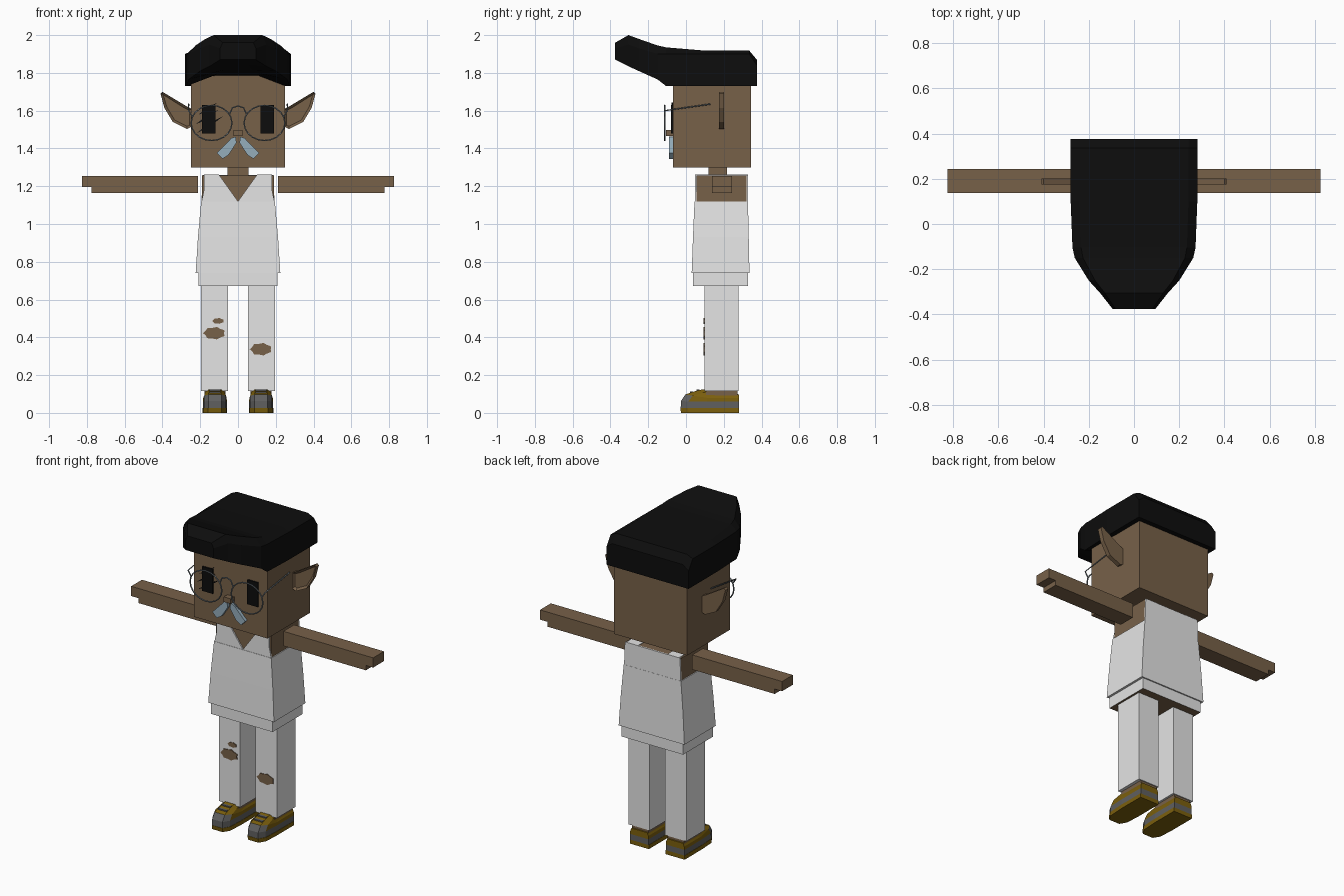
import bpy, bmesh, math
from mathutils import Vector

if "Cube" in bpy.data.objects:
    bpy.data.objects.remove(bpy.data.objects["Cube"])


def material(name, rgb):
    m = bpy.data.materials.new(name)
    m.use_nodes = True
    m.diffuse_color = (*rgb, 1)
    m.node_tree.nodes["Principled BSDF"].inputs["Base Color"].default_value = (*rgb, 1)
    return m


skin = material("brown skin", (0.185, 0.119, 0.066))
black = material("black", (0.004, 0.004, 0.004))
white = material("white cloth", (0.78, 0.78, 0.78))
gold = material("dark gold", (0.2, 0.115, 0.004))
grey = material("shoe grey", (0.115, 0.115, 0.115))
wire_grey = material("wire grey", (0.16, 0.19, 0.21))
pale_blue = material("pale blue", (0.3, 0.42, 0.5))


def loft(name, rings, mats):
    """Skin a closed solid through rings with equal point counts."""
    bm = bmesh.new()
    loops = [[bm.verts.new(p) for p in ring] for ring in rings]
    n = len(loops[0])
    for a, b in zip(loops, loops[1:]):
        for i in range(n):
            j = (i + 1) % n
            bm.faces.new((a[i], a[j], b[j], b[i]))
    bm.faces.new(loops[0])
    bm.faces.new(loops[-1])
    bmesh.ops.recalc_face_normals(bm, faces=bm.faces)
    me = bpy.data.meshes.new(name)
    bm.to_mesh(me)
    bm.free()
    ob = bpy.data.objects.new(name, me)
    bpy.context.collection.objects.link(ob)
    for m in mats:
        me.materials.append(m)
    return ob


def rect(x0, x1, y0, y1, z):
    return [(x0, y0, z), (x1, y0, z), (x1, y1, z), (x0, y1, z)]


def box(name, x, y, z, mat):
    return loft(name, [rect(*x, *y, z[0]), rect(*x, *y, z[1])], [mat])


def plate(name, pts, y0, y1, mat):
    """Extrude an x-z outline from y0 to y1."""
    return loft(name, [[(x, y, z) for x, z in pts] for y in (y0, y1)], [mat])


def flip(pts, s):
    return [(s * x, z) for x, z in pts]


def wire(name, pts, closed=False):
    cu = bpy.data.curves.new(name, "CURVE")
    cu.dimensions = "3D"
    cu.bevel_depth = 0.004
    cu.bevel_resolution = 1
    cu.use_fill_caps = True
    sp = cu.splines.new("POLY")
    sp.points.add(len(pts) - 1)
    for p, co in zip(sp.points, pts):
        p.co = (*co, 1)
    sp.use_cyclic_u = closed
    cu.materials.append(wire_grey)
    ob = bpy.data.objects.new(name, cu)
    bpy.context.collection.objects.link(ob)
    bpy.ops.object.select_all(action="DESELECT")
    ob.select_set(True)
    bpy.context.view_layer.objects.active = ob
    bpy.ops.object.convert(target="MESH")


# Head, neck and torso
box("head", (-0.25, 0.25), (-0.07, 0.345), (1.3, 1.82), skin)
box("neck", (-0.055, 0.055), (0.12, 0.217), (1.24, 1.31), skin)
box("torso", (-0.19, 0.19), (0.055, 0.32), (0.68, 1.257), skin)

# Hair: sections of y, half width, side bottom, middle bottom, side top, top
def hair_section(y, w, zb, zm, zs, zt):
    half = [(0.38 * w, zm), (w, zb), (w, zs), (0.86 * w, zt)]
    return [(x, y, z) for x, z in half + flip(half[::-1], -1)]

loft("hair", [hair_section(*s) for s in (
    (0.375, 0.28, 1.73, 1.73, 1.84, 1.87),
    (0.335, 0.28, 1.73, 1.73, 1.9, 1.918),
    (0.10, 0.28, 1.73, 1.75, 1.9, 1.918),
    (-0.105, 0.272, 1.73, 1.795, 1.9, 1.935),
    (-0.15, 0.262, 1.765, 1.8, 1.9, 1.945),
    (-0.25, 0.2, 1.81, 1.815, 1.93, 1.98),
    (-0.305, 0.15, 1.835, 1.84, 1.95, 2.0),
    (-0.375, 0.095, 1.87, 1.87, 1.93, 1.96))], [black])

# Tank top: lower body, front panels around a V neck, back panel, straps
loft("tank_top", [rect(-0.224, 0.224, 0.03, 0.336, 0.74),
                  rect(-0.212, 0.212, 0.037, 0.332, 0.93),
                  rect(-0.195, 0.195, 0.045, 0.328, 1.12)], [white])
panel = [(0, 1.12), (0.193, 1.12), (0.18, 1.18), (0.18, 1.26), (0.1, 1.26)]
for s, side in ((1, "left"), (-1, "right")):
    plate(side + "_front_panel", flip(panel, s), 0.047, 0.056, white)
    box(side + "_strap", (s * 0.1, s * 0.18), (0.047, 0.327), (1.254, 1.261), white)
plate("back_panel", [(-0.193, 1.12), (0.193, 1.12), (0.188, 1.26), (-0.188, 1.26)],
      0.319, 0.327, white)

# Trouser hips with a bare underside
hips = loft("trouser_hips", [rect(-0.21, 0.21, 0.037, 0.328, z) for z in (0.672, 0.75)],
            [white, skin])
for f in hips.data.polygons:
    f.material_index = int(f.normal.z < -0.5)

# Pointed ear with a recessed inner face
ear = [(0.245, 1.61), (0.275, 1.625), (0.40, 1.70), (0.41, 1.69), (0.39, 1.615),
       (0.345, 1.54), (0.27, 1.503), (0.245, 1.515)]
moustache = [(0.012, 1.462), (0.035, 1.455), (0.112, 1.375), (0.082, 1.345), (0.05, 1.365),
             (0.008, 1.43)]


def shoe_ring(c, front, hw, z_front, z_back, back=0.28):
    half = [(hw, back, z_back), (hw, max(front + 0.1, 0.11), z_back),
            (0.92 * hw, front + 0.04, (z_front * 2 + z_back) / 3), (0.55 * hw, front, z_front)]
    other = [(-x, y, z) for x, y, z in reversed(half)]
    return [(c + x, y, z) for x, y, z in half + other]


for s, side in ((1, "left"), (-1, "right")):
    # Arm with a stepped hand end
    box(side + "_arm", (s * 0.212, s * 0.775), (0.138, 0.243), (1.165, 1.255), skin)
    box(side + "_fingers", (s * 0.77, s * 0.825), (0.138, 0.243), (1.195, 1.255), skin)

    # Ear
    ob = plate(side + "_ear", flip(ear, s), 0.175, 0.202, skin)
    bm = bmesh.new()
    bm.from_mesh(ob.data)
    front = [f for f in bm.faces if f.normal.y < -0.9]
    bmesh.ops.inset_region(bm, faces=front, thickness=0.014)
    bmesh.ops.translate(bm, verts=front[0].verts, vec=Vector((0, 0.014, 0)))
    bm.to_mesh(ob.data)
    bm.free()

    # Eye and moustache half
    box(side + "_eye", (s * 0.118, s * 0.19), (-0.079, -0.07), (1.48, 1.63), black)
    plate(side + "_moustache", flip(moustache, s), -0.09, -0.069, pale_blue)

    # Glasses rim and temple
    rim = [(s * 0.14 + 0.108 * math.cos(t), -0.112, 1.535 + 0.093 * math.sin(t))
           for t in (2 * math.pi * i / 20 for i in range(20))]
    wire(side + "_glasses_rim", rim, True)
    wire(side + "_glasses_temple", [(s * 0.242, -0.112, 1.57), (s * 0.262, -0.112, 1.6),
                                    (s * 0.262, 0.13, 1.635)])

    # Trouser leg and ankle
    box(side + "_trouser_leg", (s * 0.053, s * 0.197), (0.097, 0.278), (0.115, 0.68), white)
    box(side + "_ankle", (s * 0.066, s * 0.178), (0.105, 0.272), (0.06, 0.125), skin)

    # Shoe: sole, band, upper with a grey toe, laces
    c = s * 0.122
    loft(side + "_shoe_sole", [shoe_ring(c, -0.026, 0.065, 0, 0),
                               shoe_ring(c, -0.03, 0.065, 0.025, 0.025)], [gold])
    loft(side + "_shoe_band", [shoe_ring(c, -0.028, 0.063, 0.025, 0.025),
                               shoe_ring(c, -0.027, 0.063, 0.062, 0.06)], [grey])
    upper = loft(side + "_shoe_upper", [shoe_ring(c, -0.027, 0.063, 0.062, 0.06),
                                        shoe_ring(c, -0.004, 0.062, 0.097, 0.08),
                                        shoe_ring(c, 0.05, 0.057, 0.115, 0.09),
                                        shoe_ring(c, 0.09, 0.054, 0.125, 0.098)], [gold, grey])
    for f in upper.data.polygons:
        f.material_index = int(f.center.y < 0.02 and f.center.z < 0.09)
    for y, z in ((0.02, 0.106), (0.055, 0.117)):
        box(side + "_shoe_lace", (c - 0.03, c + 0.03), (y, y + 0.016), (z - 0.01, z + 0.006), grey)

# Glasses bridge and nose
wire("glasses_bridge", [(-0.045, -0.112, 1.58), (-0.03, -0.112, 1.615), (0, -0.112, 1.625),
                        (0.03, -0.112, 1.615), (0.045, -0.112, 1.58)])
box("nose", (-0.024, 0.024), (-0.105, -0.069), (1.466, 1.497), skin)

# Slash marks across the right eye
for x, z, length in ((-0.16, 1.61, 0.1), (-0.165, 1.565, 0.12), (-0.15, 1.525, 0.14)):
    dx, dz = length / 2, length * 0.32
    plate("eye_slash", [(x - dx, z - dz), (x, z - 0.01), (x + dx, z + dz), (x, z + 0.01)],
          -0.077, -0.069, black)


# Ragged rips showing skin on the trouser fronts
def rip(name, x, z, w, h):
    pts = []
    for i in range(14):
        t = 2 * math.pi * i / 14
        r = 1 if i % 2 else 0.85
        pts.append((x + r * w * math.cos(t), z + r * h * math.sin(t)))
    plate(name, pts, 0.092, 0.098, skin)


rip("right_knee_rip", -0.125, 0.422, 0.06, 0.034)
rip("right_small_rip", -0.105, 0.487, 0.032, 0.016)
rip("left_knee_rip", 0.122, 0.337, 0.06, 0.034)
